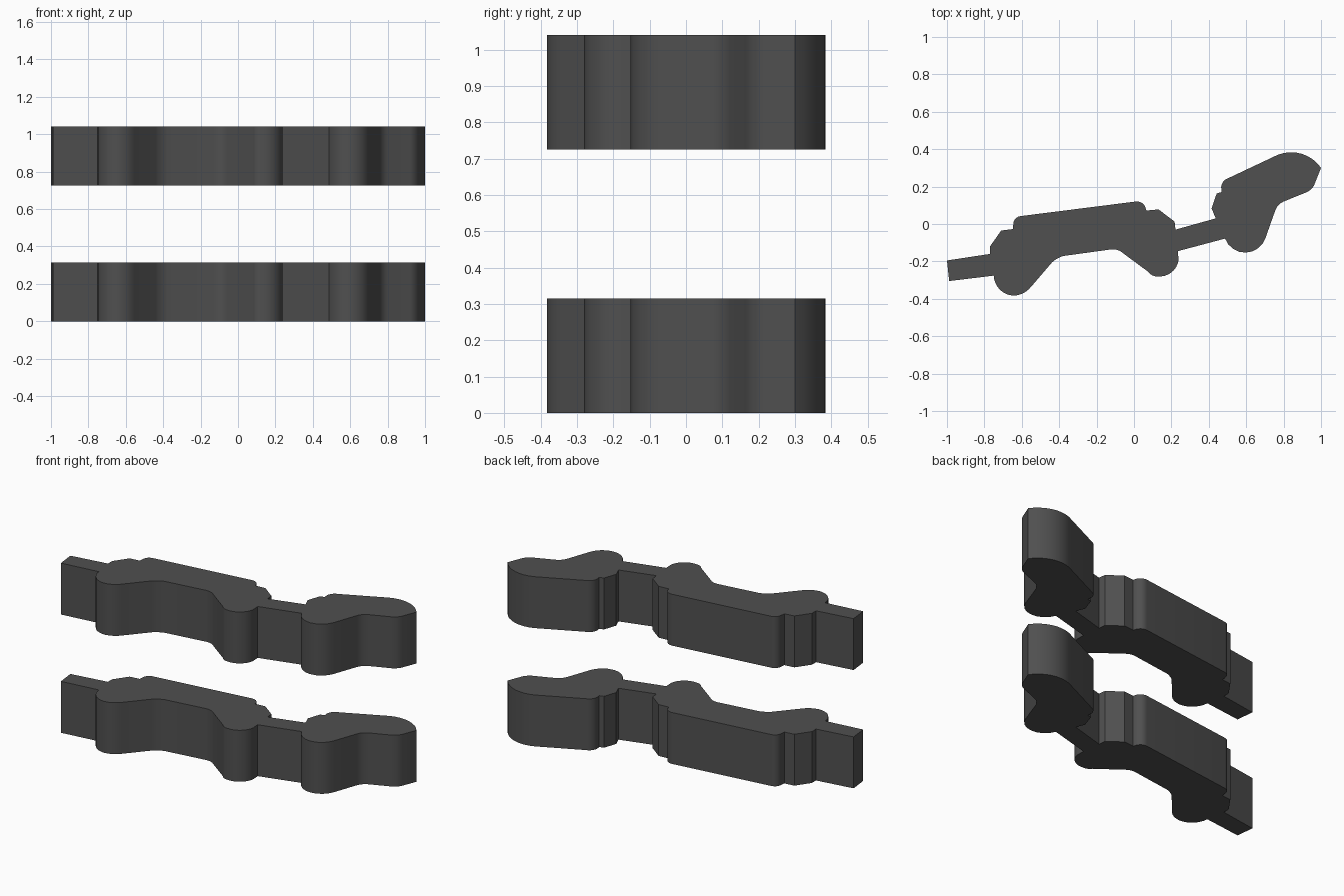
import bpy, bmesh, math
from mathutils import Vector
from mathutils.geometry import intersect_line_line_2d, tessellate_polygon

if "Cube" in bpy.data.objects:
    bpy.data.objects.remove(bpy.data.objects["Cube"])

# Outline seen from above: (x, y) is a straight step,
# (mid_x, mid_y, x, y) is an arc through a midpoint.
OUTLINE = [
    # left arm and shoulder
    (-1.0, -.195), (-.77, -.16), (-.77, -.12), (-.71, -.035), (-.648, -.027),
    # long body top edge
    (-.645, 0), (-.635, .027, -.608, .042), (.008, .12), (.043, .112, .062, .086),
    (.066, .072), (.131, .078), (.217, .013), (.222, -.03),
    # neck and head
    (.437, .03), (.415, .083), (.442, .163), (.469, .171), (.466, .197),
    (.477, .226, .506, .246), (.769, .37), (.919, .367, 1.0, .30),
    (.967, .217), (.948, .187, .913, .166), (.80, .12), (.774, .102, .755, .072),
    (.704, -.072), (.592, -.153, .487, -.078),
    # two lower lobes
    (.235, -.145), (.238, -.195), (.206, -.254, .126, -.280), (.099, -.275, .078, -.257),
    (-.056, -.158), (-.088, -.139, -.131, -.137), (-.378, -.171),
    (-.41, -.185, -.439, -.206), (-.554, -.34), (-.597, -.372, -.645, -.383),
    (-.72, -.348, -.75, -.276), (-.988, -.305),
]


def arc(a, m, b, steps=8):
    """Points after a, along the circle through a, m and b."""
    d = 2 * (a.x * (m.y - b.y) + m.x * (b.y - a.y) + b.x * (a.y - m.y))
    aa, mm, bb = a.dot(a), m.dot(m), b.dot(b)
    c = Vector(((aa * (m.y - b.y) + mm * (b.y - a.y) + bb * (a.y - m.y)) / d,
                (aa * (b.x - m.x) + mm * (a.x - b.x) + bb * (m.x - a.x)) / d))
    start = math.atan2(a.y - c.y, a.x - c.x)
    end = math.atan2(b.y - c.y, b.x - c.x)
    turn = (end - start) % math.tau
    if d < 0:
        turn -= math.tau
    r = (a - c).length
    return [c + r * Vector((math.cos(start + turn * i / steps),
                            math.sin(start + turn * i / steps)))
            for i in range(1, steps + 1)]


def trace(outline):
    pts = []
    for step in outline:
        end = Vector(step[-2:])
        pts += [end] if len(step) == 2 else arc(pts[-1], Vector(step[:2]), end)
    return pts


def slab(name, z, height):
    bm = bmesh.new()
    face = bm.faces.new([bm.verts.new((p.x, p.y, z)) for p in trace(OUTLINE)])
    top = bmesh.ops.extrude_face_region(bm, geom=[face], use_keep_orig=True)
    bmesh.ops.translate(bm, vec=(0, 0, height),
                        verts=[g for g in top["geom"] if isinstance(g, bmesh.types.BMVert)])
    bmesh.ops.recalc_face_normals(bm, faces=bm.faces)
    mesh = bpy.data.meshes.new(name)
    bm.to_mesh(mesh)
    bm.free()
    obj = bpy.data.objects.new(name, mesh)
    bpy.context.collection.objects.link(obj)
    mat = bpy.data.materials.get("dark_grey") or bpy.data.materials.new("dark_grey")
    mat.diffuse_color = (.08, .08, .08, 1)
    mat.use_nodes = True
    mat.node_tree.nodes["Principled BSDF"].inputs["Base Color"].default_value = mat.diffuse_color
    mesh.materials.append(mat)
    bpy.context.view_layer.objects.active = obj
    obj.select_set(True)
    bpy.ops.object.shade_smooth_by_angle(angle=math.radians(30))
    obj.select_set(False)


# Two identical plates, one above the other
slab("lower_plate", 0, .315)
slab("upper_plate", .725, .315)
